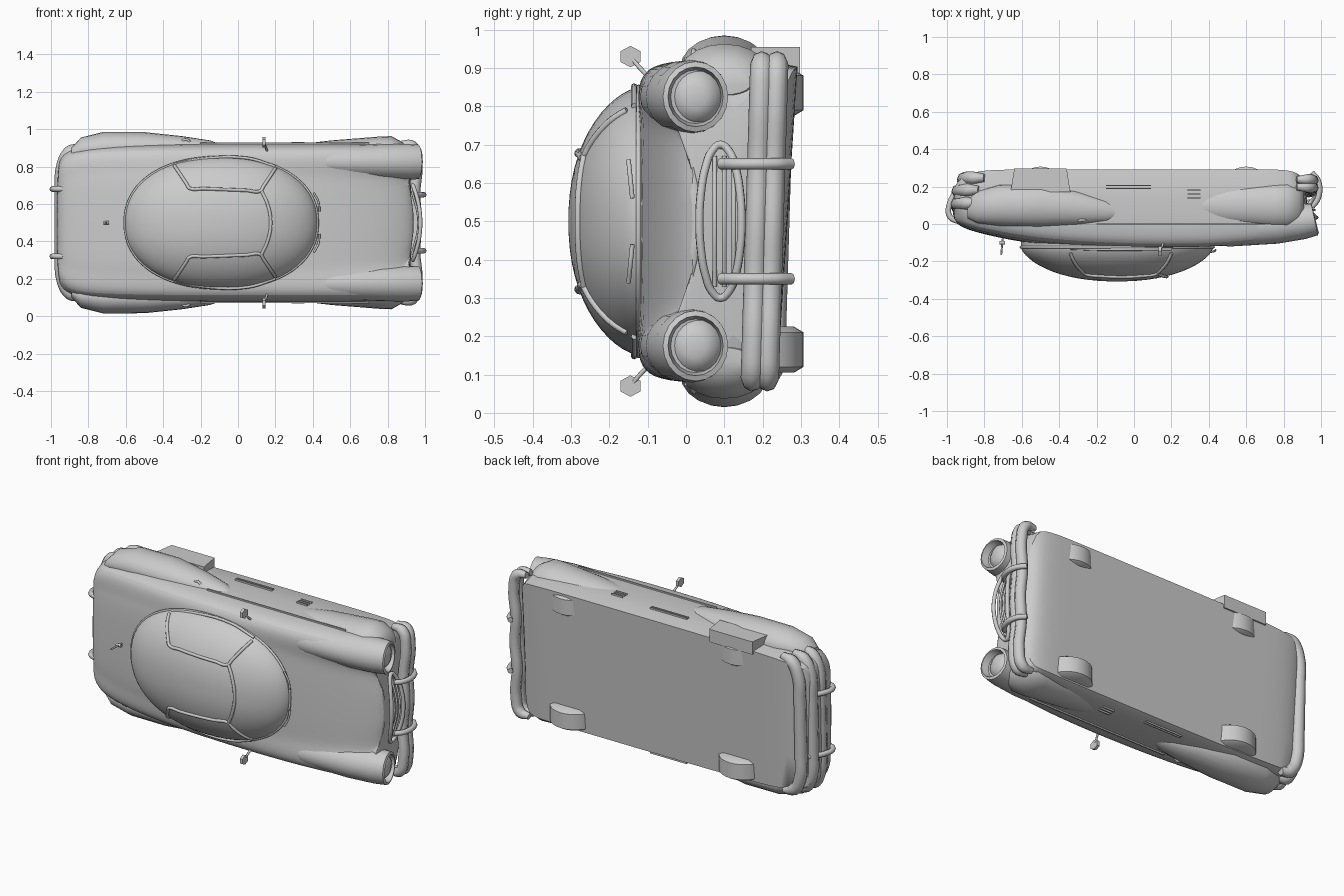
import bpy, bmesh, math
from mathutils import Vector

cube = bpy.data.objects.get("Cube")
if cube:
    bpy.data.objects.remove(cube)

grey = bpy.data.materials.new("plain_grey")
grey.use_nodes = True
GREY = (0.6, 0.6, 0.6, 1)
grey.diffuse_color = GREY
grey.node_tree.nodes["Principled BSDF"].inputs["Base Color"].default_value = GREY


def place(along, wide, high):
    """Car coordinates to the scene: the car lies on its side, roof towards -y."""
    return Vector((along, -high, 0.5 + wide))


def finish(name, bm, angle=40, subdivide=0):
    bmesh.ops.recalc_face_normals(bm, faces=bm.faces[:])
    mesh = bpy.data.meshes.new(name)
    bm.to_mesh(mesh)
    bm.free()
    mesh.materials.append(grey)
    obj = bpy.data.objects.new(name, mesh)
    bpy.context.collection.objects.link(obj)
    if subdivide:
        mod = obj.modifiers.new("Smooth surface", "SUBSURF")
        mod.levels = mod.render_levels = subdivide
    bpy.ops.object.select_all(action="DESELECT")
    obj.select_set(True)
    bpy.context.view_layer.objects.active = obj
    bpy.ops.object.shade_smooth_by_angle(angle=math.radians(angle))
    return obj


def skin(name, rings, closed=False, angle=40, subdivide=0, crease=()):
    """Bridge equal rings of car coordinates and cap the ends."""
    bm = bmesh.new()
    layer = bm.edges.layers.float.new("crease_edge")
    loops = [[bm.verts.new(place(*p)) for p in ring] for ring in rings]
    count = len(loops[0])
    pairs = list(zip(loops, loops[1:]))
    if closed:
        pairs.append((loops[-1], loops[0]))
    for a, b in pairs:
        for i in range(count):
            j = (i + 1) % count
            bm.faces.new((a[i], a[j], b[j], b[i]))
        for i in crease:
            bm.edges.get((a[i], b[i]))[layer] = 1
    if not closed:
        for loop in (loops[0], loops[-1]):
            bm.faces.new(loop)
    return finish(name, bm, angle, subdivide)


def pod(name, stations, sides=20, lean=0):
    """Ellipse sections along the car: (along, wide, high, half width, half height)."""
    turns = [math.tau * i / sides for i in range(sides)]
    return skin(name, [[(x + lean * math.sin(t), w + a * math.cos(t), h + b * math.sin(t))
                        for t in turns] for x, w, h, a, b in stations])


def tube(name, points, radius, cyclic=False, taper=False):
    curve = bpy.data.curves.new(name, "CURVE")
    curve.dimensions = "3D"
    curve.bevel_depth = radius
    curve.bevel_resolution = 2
    curve.resolution_u = 5
    curve.use_fill_caps = True
    spline = curve.splines.new("BEZIER")
    spline.bezier_points.add(len(points) - 1)
    for i, (bp, p) in enumerate(zip(spline.bezier_points, points)):
        bp.co = place(*p)
        bp.handle_left_type = bp.handle_right_type = "AUTO"
        if taper and i in (0, len(points) - 1):
            bp.radius = 0.6
    spline.use_cyclic_u = cyclic
    curve.materials.append(grey)
    obj = bpy.data.objects.new(name, curve)
    bpy.context.collection.objects.link(obj)
    return obj


def box(name, centre, size):
    bm = bmesh.new()
    bmesh.ops.create_cube(bm, size=1)
    for v in bm.verts:
        v.co = place(*[c + s * k for c, s, k in zip(centre, size, v.co)])
    return finish(name, bm)


def floor_height(wide):
    return -0.265 - 0.065 * wide


# Body shell: half width, fender crown, centre height and bottom lift per station
STATIONS = [(-0.97, 0.31, -0.03, -0.03, 0.1), (-0.94, 0.37, 0, 0.01, 0.05),
            (-0.85, 0.41, 0.035, 0.045, 0), (-0.6, 0.42, 0.085, 0.1, 0),
            (-0.3, 0.425, 0.115, 0.13, 0), (0.1, 0.425, 0.13, 0.13, 0),
            (0.45, 0.425, 0.125, 0.12, 0), (0.7, 0.425, 0.1, 0.08, 0),
            (0.84, 0.42, 0.08, 0.04, 0), (0.93, 0.4, 0.05, -0.02, 0.04)]


def body_ring(x, width, crown, centre, lift):
    mid = (crown + centre) / 2
    half = [(0.3, centre), (0.55, centre - 0.005), (0.65, mid - 0.005), (0.8, crown),
            (0.92, crown - 0.015), (0.985, crown - 0.07), (1, -0.1), (0.99, -0.2)]
    right = [(k * width, h) for k, h in half]
    ring = right + [(-w, h) for w, h in reversed(right)]
    low = 0.95 * width
    ring[len(right):len(right)] = [(low, floor_height(low) + lift), (-low, floor_height(-low) + lift)]
    nose = max(0, x - 0.8) * 0.4
    return [(x + nose * max(0, 1 - (w / 0.25) ** 2), w, h) for w, h in ring]


skin("body_shell", [body_ring(*s) for s in STATIONS], subdivide=2, crease=(8, 9))

# Domed cabin with its glass
MID, LONG, HALF, BASE, RISE = -0.09, 0.515, 0.35, 0.12, 0.187


def dome_height(x, w):
    r = (abs((x - MID) / LONG) ** 2.2 + abs(w / HALF) ** 2.2)
    return BASE + RISE * max(0, 1 - r) ** 0.62


def dome_ring(r, sides=56):
    ring = []
    for i in range(sides):
        t = math.tau * i / sides
        c, s = math.cos(t), math.sin(t)
        k = r / (abs(c) ** 2.2 + abs(s) ** 2.2) ** (1 / 2.2)
        x, w = MID + LONG * k * c, HALF * k * s
        ring.append((x, w, dome_height(x, w)))
    return ring


skirt = [(x, w, 0.06) for x, w, h in dome_ring(1)]
skin("cabin_dome", [skirt] + [dome_ring(math.cos(math.radians(a))) for a in range(0, 90, 6)])


def on_dome(points):
    return [(x, w, dome_height(x, w) + 0.003) for x, w in points]


def smooth_run(a, b, steps=5):
    return [tuple(p + (q - p) * i / steps for p, q in zip(a, b)) for i in range(steps)]


rim = [(x, w, h + 0.004) for x, w, h in dome_ring(1)]
tube("cabin_base_trim", rim[::2], 0.007, cyclic=True)
screen_top = [(0.125 + 0.05 * (1 - (w / 0.17) ** 2), w) for w in (-0.17, -0.1, 0, 0.1, 0.17)]
tube("windscreen_top_frame", on_dome(screen_top), 0.009)

for side, s in (("left", 1), ("right", -1)):
    # Side window frame
    corners = [(-0.34, s * 0.305), (-0.26, s * 0.185), (0.12, s * 0.17), (0.2, s * 0.29)]
    frame = [p for a, b in zip(corners, corners[1:]) for p in smooth_run(a, b)] + [corners[-1]]
    tube(side + "_window_frame", on_dome(frame), 0.009)
    sill = [(-0.34, s * 0.31, 0.13), (-0.2, s * 0.34, 0.135), (0.05, s * 0.345, 0.135), (0.2, s * 0.3, 0.135)]
    tube(side + "_window_sill", sill, 0.008)

    # Front fender, hooded lamp and its rim
    w = s * 0.325
    pod(side + "_front_fender", [(0.3, w, 0.02, 0.07, 0.09), (0.5, w, 0.015, 0.085, 0.105),
                                 (0.75, w, 0, 0.095, 0.105), (0.9, w, -0.015, 0.096, 0.095),
                                 (0.965, w, -0.025, 0.092, 0.085), (0.97, w, -0.025, 0.078, 0.072),
                                 (0.93, w, -0.025, 0.07, 0.065)], lean=0.018)
    pod(side + "_headlamp", [(0.92, w, -0.025, 0.072, 0.068), (0.945, w, -0.025, 0.058, 0.055),
                             (0.958, w, -0.025, 0.03, 0.028)])
    pod(side + "_front_wheel_bulge", [(0.25, s * 0.38, -0.1, 0.03, 0.05), (0.5, s * 0.38, -0.1, 0.06, 0.1),
                                      (0.75, s * 0.38, -0.1, 0.08, 0.12), (0.82, s * 0.38, -0.1, 0.083, 0.12),
                                      (0.88, s * 0.37, -0.1, 0.06, 0.1), (0.91, s * 0.36, -0.1, 0.03, 0.07)])

    # Rear wheel bulge, long and tapering forwards
    pod(side + "_rear_wheel_bulge", [(-0.89, s * 0.37, -0.08, 0.03, 0.05), (-0.84, s * 0.39, -0.09, 0.065, 0.085),
                                     (-0.72, s * 0.4, -0.1, 0.085, 0.11), (-0.5, s * 0.4, -0.1, 0.084, 0.115),
                                     (-0.3, s * 0.4, -0.085, 0.063, 0.09), (-0.15, s * 0.4, -0.07, 0.04, 0.06),
                                     (-0.08, s * 0.4, -0.06, 0.015, 0.03)])

    # Wheels under the floor
    for end, x in (("rear", -0.5), ("front", 0.6)):
        rings = []
        for offset, r in ((-0.06, 0.11), (-0.045, 0.135), (0.045, 0.135), (0.06, 0.11)):
            rings.append([(x + r * math.cos(math.tau * i / 28), s * 0.335 + offset,
                           -0.172 + r * math.sin(math.tau * i / 28)) for i in range(28)])
        skin(side + "_" + end + "_wheel", rings)

    # Door mirror: hexagonal plate on a stalk
    mx, mw, mh = 0.14, s * 0.43, 0.145
    tube(side + "_mirror_stalk", [(0.16, s * 0.37, 0.09), (0.15, s * 0.4, 0.12), (mx, mw, mh)], 0.006)
    pod(side + "_mirror", [(mx - 0.008, mw, mh, 0.028, 0.03), (mx + 0.008, mw, mh, 0.028, 0.03)], sides=6)

    # Door handle, side trim and vents
    tube(side + "_door_handle", [(-0.31, s * 0.425, -0.02), (-0.28, s * 0.445, -0.02), (-0.25, s * 0.425, -0.02)], 0.007)
    tube(side + "_handle_lock", [(-0.28, s * 0.42, -0.045), (-0.28, s * 0.435, -0.04)], 0.009)
    box(side + "_long_trim", (0.25, s * 0.425, 0), (0.9, 0.008, 0.008))
    for h in (-0.19, -0.205):
        box(side + "_sill_trim", (-0.03, s * 0.425, h), (0.24, 0.009, 0.006))
    for h in (-0.14, -0.16, -0.18):
        box(side + "_fender_vent", (0.32, s * 0.427, h), (0.07, 0.009, 0.007))

    # Wiper
    tube(side + "_wiper", [(0.435, s * 0.06, 0.14), (0.43, s * 0.11, 0.145), (0.405, s * 0.16, 0.15)], 0.006)

    # Bumper guards
    g = s * 0.15
    tube(side + "_front_guard", [(0.95, g, -0.09), (0.985, g, -0.14), (0.985, g, -0.23), (0.95, g, -0.275)], 0.015)
    tube(side + "_rear_guard", [(-0.93, 1.2 * g, -0.01), (-0.985, 1.2 * g, -0.04), (-0.985, 1.2 * g, -0.11),
                                (-0.93, 1.2 * g, -0.2)], 0.015)

# Rear wheel cover on the deeper side
skin("left_wheel_cover", [[(-0.66, w, -0.17), (-0.34, w, -0.17), (-0.36, w, -0.298), (-0.64, w, -0.298)]
                          for w in (0.38, 0.455)], angle=20)

# Bumpers as paired ribs wrapping the corners
for rib, h in (("upper", -0.185), ("lower", -0.225)):
    wrap = [(0.87, 0.42), (0.93, 0.41), (0.955, 0.33), (0.945, 0.15), (0.955, 0)]
    path = [(x, w, h - 0.03 * w) for x, w in wrap]
    path += [(x, -w, h + 0.03 * w) for x, w in reversed(wrap[:-1])]
    tube(rib + "_front_bumper", path, 0.03, taper=True)
for rib, x, h in (("upper", -0.935, -0.1), ("middle", -0.93, -0.17), ("lower", -0.9, -0.235)):
    wrap = [(x + 0.1, 0.4), (x + 0.04, 0.38), (x, 0.31), (x - 0.01, 0.15), (x - 0.01, 0)]
    path = [(a, w, h - 0.03 * w) for a, w in wrap]
    path += [(a, -w, h + 0.03 * w) for a, w in reversed(wrap[:-1])]
    tube(rib + "_rear_bumper", path, 0.035, taper=True)

# Oval grille surround with bars
oval = []
for i in range(16):
    t = math.tau * i / 16
    w = 0.2 * math.cos(t)
    oval.append((0.935 + 0.04 * (1 - (w / 0.2) ** 2), w, -0.09 + 0.055 * math.sin(t)))
tube("grille_surround", oval, 0.011, cyclic=True)
for h in (-0.075, -0.1, -0.125):
    tube("grille_bar", [(0.93, -0.17, h), (0.965, 0, h), (0.93, 0.17, h)], 0.006)

# Aerial on the boot lid
tube("aerial", [(-0.7, 0, 0.06), (-0.705, 0, 0.11), (-0.71, 0, 0.165)], 0.005)
tube("aerial_base", [(-0.72, 0, 0.1), (-0.69, 0, 0.1)], 0.01)
